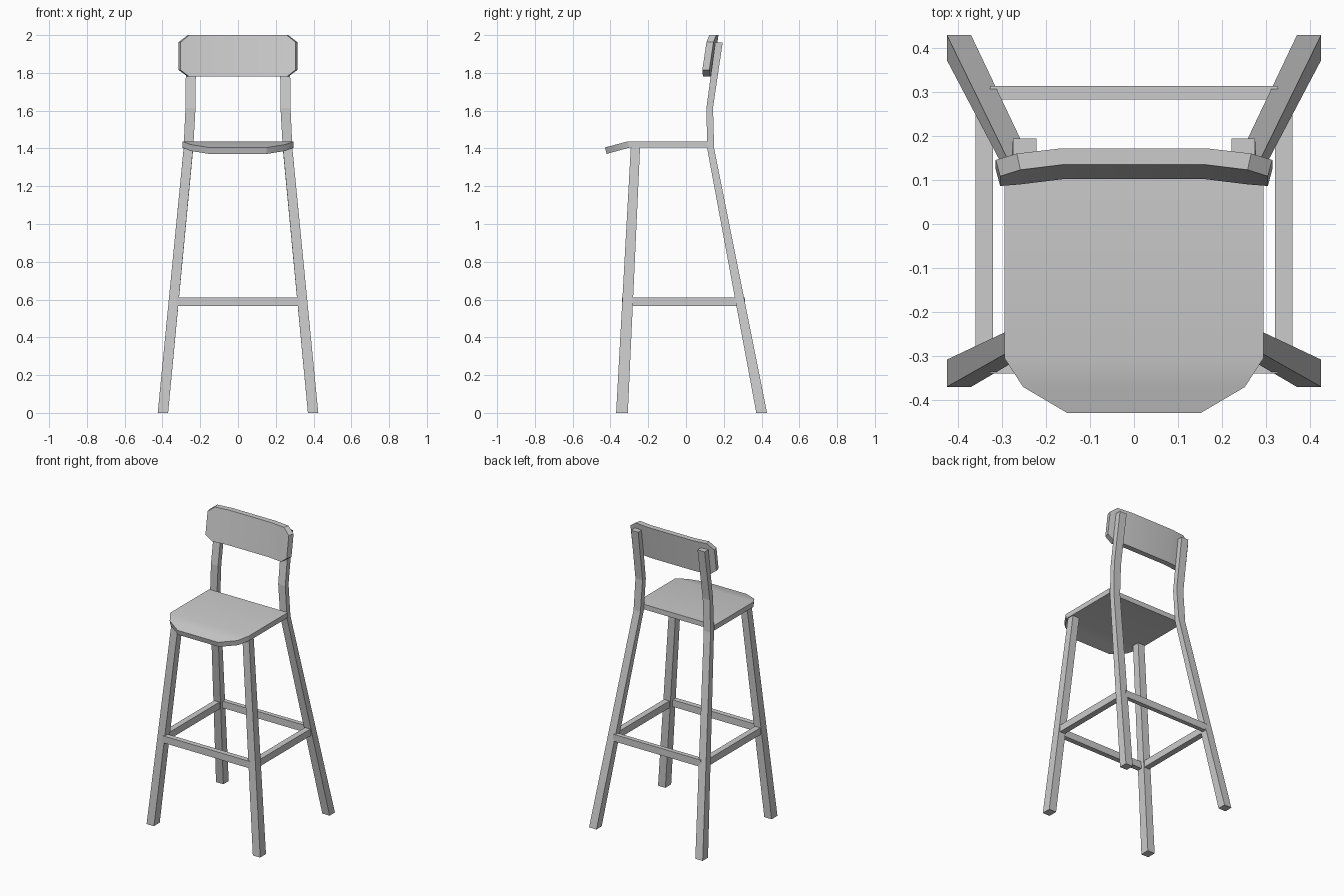
import bpy, bmesh, math

if "Cube" in bpy.data.objects:
    bpy.data.objects.remove(bpy.data.objects["Cube"])


def loft(name, rings, smooth=False):
    """Skin a list of four-point rings and cap both ends."""
    bm = bmesh.new()
    rows = [[bm.verts.new(p) for p in ring] for ring in rings]
    for a, b in zip(rows, rows[1:]):
        for i in range(4):
            j = (i + 1) % 4
            bm.faces.new((a[i], a[j], b[j], b[i]))
    bm.faces.new(rows[0])
    bm.faces.new(rows[-1])
    bmesh.ops.recalc_face_normals(bm, faces=bm.faces[:])
    mesh = bpy.data.meshes.new(name)
    bm.to_mesh(mesh)
    bm.free()
    ob = bpy.data.objects.new(name, mesh)
    bpy.context.collection.objects.link(ob)
    if smooth:
        bpy.ops.object.select_all(action='DESELECT')
        ob.select_set(True)
        bpy.context.view_layer.objects.active = ob
        bpy.ops.object.shade_smooth_by_angle(angle=math.radians(30))
    return ob


def rect(s, x0, x1, y0, y1, z):
    return [(s * x0, y0, z), (s * x1, y0, z), (s * x1, y1, z), (s * x0, y1, z)]


def bar(name, x0, x1, y0, y1, z0=0.565, z1=0.612):
    return loft(name, [rect(1, x0, x1, y0, y1, z) for z in (z0, z1)])


# Legs: horizontal sections (x inner, x outer, y front, y back, z)
front_leg = [(0.370, 0.425, -0.370, -0.308, 0), (0.237, 0.287, -0.292, -0.243, 1.41)]
back_leg = [(0.370, 0.425, 0.372, 0.429, 0), (0.237, 0.288, 0.112, 0.149, 1.40),
            (0.225, 0.278, 0.108, 0.143, 1.615), (0.222, 0.275, 0.155, 0.194, 1.96)]
for side, s in (("right", 1), ("left", -1)):
    loft("front_leg_" + side, [rect(s, *sec) for sec in front_leg])
    loft("back_leg_" + side, [rect(s, *sec) for sec in back_leg])
    # Side stretcher
    xs = sorted((s * 0.32, s * 0.36))
    bar("side_stretcher_" + side, xs[0], xs[1], -0.31, 0.285)

# Front and rear stretchers
bar("front_stretcher", -0.327, 0.327, -0.34, -0.305)
bar("rear_stretcher", -0.327, 0.327, 0.283, 0.313)

# Seat: sections from back to drooping front (y, half width, top z)
seat = []
for y, w, z, shift in ((0.113, 0.294, 1.438, 0), (-0.305, 0.294, 1.438, 0.004),
                       (-0.37, 0.252, 1.421, 0.008), (-0.429, 0.152, 1.405, 0.009)):
    b, t = y + shift, 0.034
    seat.append([(-w, y, z), (w, y, z), (w, b, z - t), (-w, b, z - t)])
loft("seat", seat, smooth=True)

# Backrest: curved, leaning panel with clipped corners (x, front y, z low, z high, splay)
half = [(0.16, 0.135, 1.78, 2.0, 0.003), (0.258, 0.123, 1.78, 2.0, 0.008),
        (0.304, 0.114, 1.815, 1.963, 0.010)]
panel = []
for s, secs in ((-1, half[::-1]), (1, half)):
    for x, y, z0, z1, d in secs:
        lo, hi = y + (z0 - 2) * 0.15, y + (z1 - 2) * 0.15
        xf, xb, t = s * x, s * (x + d), 0.037
        panel.append([(xf, lo, z0), (xf, hi, z1), (xb, hi + t, z1), (xb, lo + t, z0)])
loft("backrest", panel, smooth=True)
